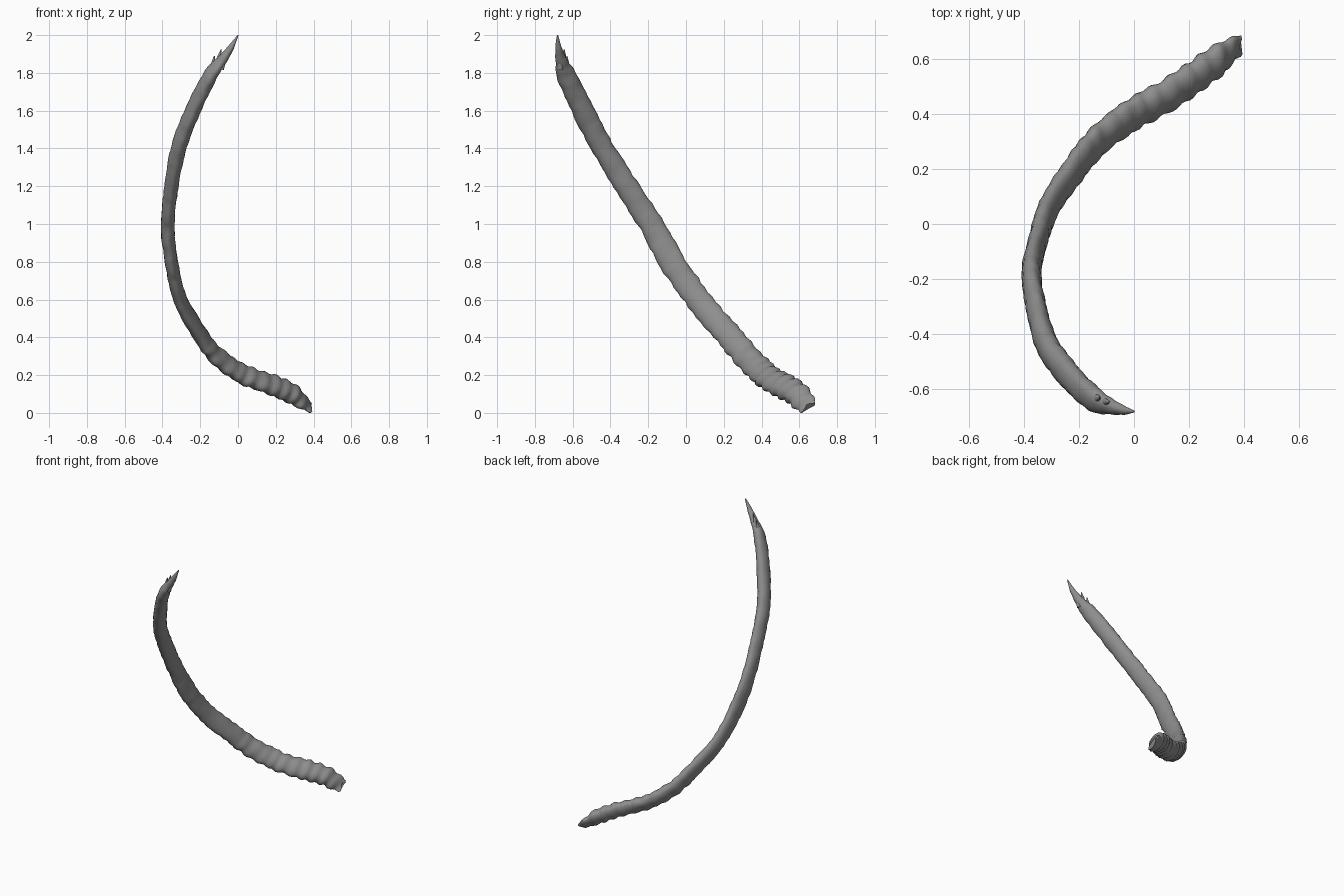
import bpy
import bmesh
import math
import random
from mathutils import Vector, noise

random.seed(4)

default_cube = bpy.data.objects.get("Cube")
if default_cube:
    bpy.data.objects.remove(default_cube, do_unlink=True)


def make_material(name, colour):
    material = bpy.data.materials.new(name)
    material.use_nodes = True
    material.diffuse_color = colour
    material.node_tree.nodes["Principled BSDF"].inputs["Base Color"].default_value = colour
    return material


grey = make_material("plain grey", (0.27, 0.27, 0.27, 1))

# Normal of the tilted plane in which the horn bends
PLANE_NORMAL = Vector((0, 0.79, 0.61)).normalized()
SIDES = 20
STEPS = 8

# Stations along the horn: x, y, z, broad half width, thin half width
STATIONS = [
    (0, -.68, 2, .003, .003),
    (-.04, -.675, 1.93, .018, .016),
    (-.09, -.66, 1.86, .032, .026),
    (-.15, -.63, 1.78, .052, .036),
    (-.24, -.545, 1.6, .058, .04),
    (-.315, -.44, 1.4, .058, .04),
    (-.352, -.315, 1.2, .06, .037),
    (-.372, -.185, 1, .064, .036),
    (-.352, -.075, .8, .068, .034),
    (-.305, .065, .6, .066, .036),
    (-.19, .235, .4, .068, .038),
    (-.11, .32, .3, .068, .04),
    (0, .4, .22, .07, .042),
    (.1, .455, .175, .068, .042),
    (.2, .52, .14, .07, .044),
    (.29, .585, .1, .066, .044),
    (.345, .625, .057, .056, .026),
    (.378, .642, .032, .047, .012),
]


def catmull(a, b, c, d, t):
    """Smooth interpolation between b and c, for each value of a station."""
    return [0.5 * (2 * q + (r - p) * t + (2 * p - 5 * q + 4 * r - s) * t * t
                   + (3 * q - p - 3 * r + s) * t ** 3)
            for p, q, r, s in zip(a, b, c, d)]


def resample(stations):
    result = []
    last = len(stations) - 1
    for i in range(last):
        a, b = stations[max(i - 1, 0)], stations[i]
        c, d = stations[i + 1], stations[min(i + 2, last)]
        result += [catmull(a, b, c, d, k / STEPS) for k in range(STEPS)]
    result.append(list(stations[last]))
    return result


def sweep(name, stations, ridge, fray):
    """Sweep a flattened section along the stations with twisted ridges."""
    path = resample(stations)
    centres = [Vector(p[:3]) for p in path]
    bm = bmesh.new()
    rings = []
    length = 0
    last = len(path) - 1
    for i, centre in enumerate(centres):
        tangent = (centres[min(i + 1, last)] - centres[max(i - 1, 0)]).normalized()
        side = tangent.cross(PLANE_NORMAL).normalized()
        broad = side.cross(tangent)
        if i:
            length += (centre - centres[i - 1]).length
        share = i / last
        wide, thin = max(path[i][3], .002), max(path[i][4], .002)
        ring = []
        for k in range(SIDES):
            angle = math.tau * k / SIDES
            # Ridges wind round the horn and grow stronger towards the root
            wave = math.sin(length * 85 + angle + 3 * noise.noise(centre * 5))
            strength = ridge * (0.03 + 0.09 * max(0, share - .45) / .55)
            direction = broad * math.cos(angle) + side * math.sin(angle)
            lump = noise.noise((centre + direction * .06) * 16) * .1 * ridge
            grow = 1 + strength * wave + lump
            point = centre + grow * (broad * wide * math.cos(angle)
                                     + side * thin * math.sin(angle))
            if i == last:
                # Ragged root edge, longest at its two corners
                point += tangent * fray * (abs(math.cos(angle)) + random.uniform(-.5, .3))
            point.z = min(max(point.z, 0), 2)
            ring.append(bm.verts.new(point))
        rings.append(ring)
    for upper, lower in zip(rings, rings[1:]):
        for k in range(SIDES):
            n = (k + 1) % SIDES
            bm.faces.new((upper[k], upper[n], lower[n], lower[k]))
    bm.faces.new(rings[0])
    bm.faces.new(rings[-1])
    bmesh.ops.recalc_face_normals(bm, faces=bm.faces)
    mesh = bpy.data.meshes.new(name)
    bm.to_mesh(mesh)
    bm.free()
    mesh.materials.append(grey)
    part = bpy.data.objects.new(name, mesh)
    bpy.context.collection.objects.link(part)
    bpy.ops.object.select_all(action="DESELECT")
    part.select_set(True)
    bpy.context.view_layer.objects.active = part
    bpy.ops.object.shade_smooth_by_angle(angle=math.radians(50))
    return part


sweep("curved_horn", STATIONS, ridge=1, fray=.018)


def splinter(name, base, tip, width):
    """A thin pointed sliver standing off the broken tip."""
    base, tip = Vector(base), Vector(tip)
    middle = base.lerp(tip, .5)
    sweep(name, [(*base, width, width),
                 (*middle, width * .75, width * .6),
                 (*tip, .002, .002)], ridge=.5, fray=0)


# Splinters at the frayed upper tip
splinter("tip_splinter_inner", (-.12, -.645, 1.82), (-.088, -.645, 1.925), .018)
splinter("tip_splinter_outer", (-.14, -.635, 1.8), (-.125, -.63, 1.89), .02)
splinter("tip_splinter_side", (-.09, -.665, 1.82), (-.06, -.67, 1.9), .016)
